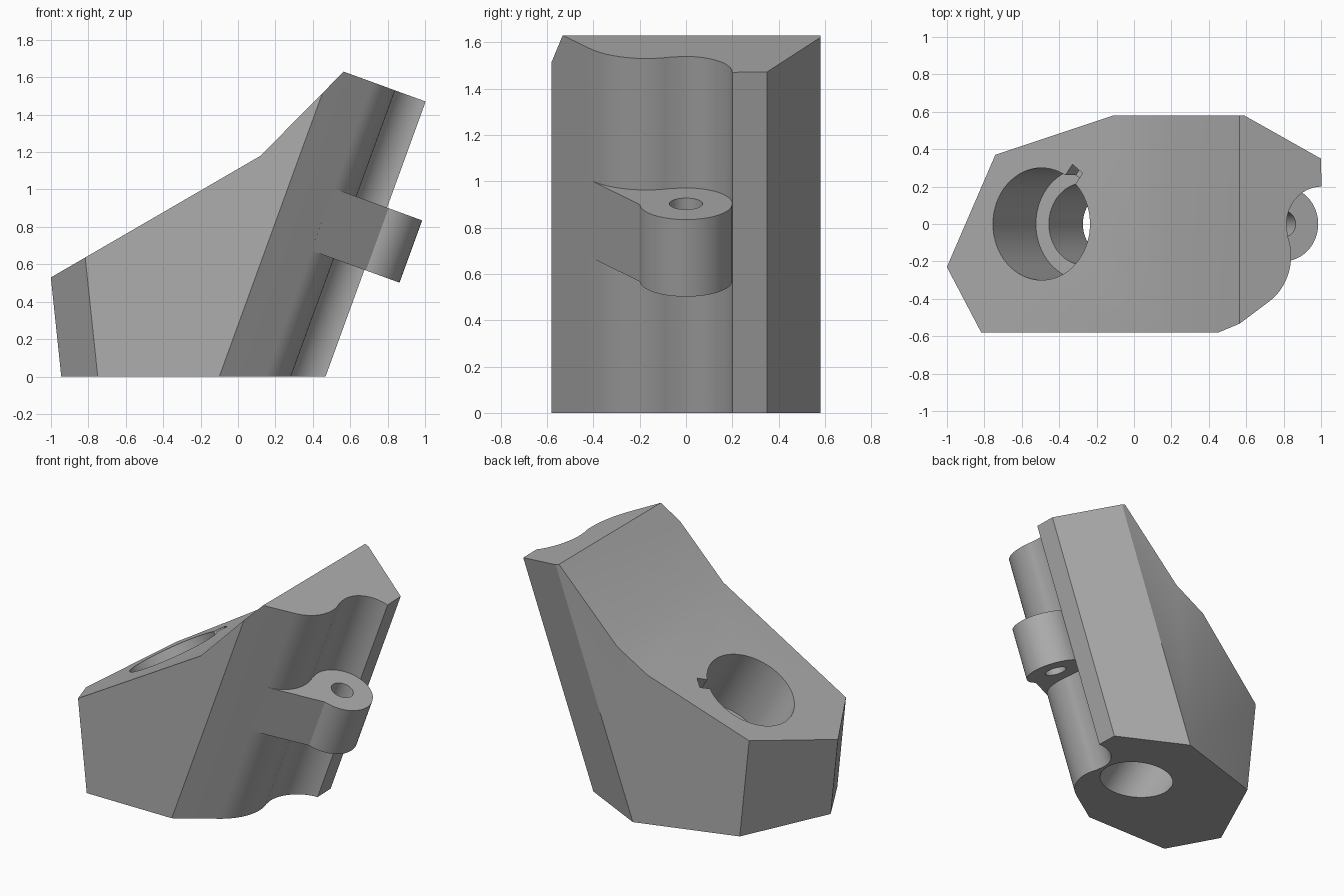
import bpy, bmesh
from math import sin, cos, radians

default = bpy.data.objects.get("Cube")
if default:
    bpy.data.objects.remove(default, do_unlink=True)

grey = bpy.data.materials.new("plain grey")
grey.use_nodes = True
COLOUR = (0.42, 0.42, 0.42, 1)
grey.diffuse_color = COLOUR
grey.node_tree.nodes["Principled BSDF"].inputs["Base Color"].default_value = COLOUR


def arc(cx, cy, r, start, end, n):
    return [(cx + r * cos(radians(start + (end - start) * i / n)),
             cy + r * sin(radians(start + (end - start) * i / n))) for i in range(n + 1)]


def loft(name, low, high):
    """Closed solid between two matching rings."""
    bm = bmesh.new()
    a = [bm.verts.new(p) for p in low]
    b = [bm.verts.new(p) for p in high]
    n = len(a)
    for i in range(n):
        j = (i + 1) % n
        bm.faces.new((a[i], a[j], b[j], b[i]))
    bm.faces.new(a[::-1])
    bm.faces.new(b)
    bmesh.ops.remove_doubles(bm, verts=bm.verts, dist=1e-5)
    bmesh.ops.recalc_face_normals(bm, faces=bm.faces)
    mesh = bpy.data.meshes.new(name)
    bm.to_mesh(mesh)
    bm.free()
    mesh.materials.append(grey)
    obj = bpy.data.objects.new(name, mesh)
    bpy.context.collection.objects.link(obj)
    return obj


def tilted_prism(name, profile, w0, w1, angle):
    """Extrude a (u, y) profile along an axis leaning in x by angle."""
    s, c = sin(radians(angle)), cos(radians(angle))
    rings = [[(u * c + w * s, y, w * c - u * s) for u, y in profile] for w in (w0, w1)]
    return loft(name, *rings)


def select(obj):
    bpy.ops.object.select_all(action='DESELECT')
    obj.select_set(True)
    bpy.context.view_layer.objects.active = obj


def cut(obj, cutter):
    cutter.hide_render = True
    mod = obj.modifiers.new("cut", 'BOOLEAN')
    mod.operation, mod.solver, mod.object = 'DIFFERENCE', 'EXACT', cutter
    select(obj)
    bpy.ops.object.modifier_apply(modifier=mod.name)
    bpy.data.objects.remove(cutter, do_unlink=True)


LEAN, BORE = 20, -30            # clamp side and bore axis angles
FRONT_LEAN, SIDE = -0.105, 0.58

# Body: one side leans gently out, the channelled side leans the other way
clamp = [(-0.094, -SIDE)] + arc(-0.034, -0.171, 0.30, -55, 19.8, 18)
clamp += arc(0.44, 0, 0.20, 199.8, 90, 18)[1:] + [(0.435, 0.35), (0, SIDE)]
clamp = [(u / cos(radians(LEAN)), y) for u, y in clamp]
blunt = [(0, SIDE), (-0.67, 0.37), (-0.945, -0.23), (-0.75, -SIDE)]
H = 2.0
low = [(x, y, 0) for x, y in clamp + blunt]
high = [(x + 0.364 * H, y, H) for x, y in clamp] + [(x + FRONT_LEAN * H, y, H) for x, y in blunt]
body = loft("body", low, high)

# Sloped top faces
top = [(-1.4, 0.298), (0.12, 1.18), (0.565, 1.63), (1.4, 1.326), (1.4, 2.5), (-1.4, 2.5)]
cut(body, loft("top_cutter", [(x, -1, z) for x, z in top], [(x, 1, z) for x, z in top]))

# Stepped bore square to the long slope, with a key notch at its rim
cut(body, tilted_prism("wide_bore", arc(-0.017, 0, 0.30, 0, 360, 64)[:-1], 0.50, 1.4, BORE))
cut(body, tilted_prism("narrow_bore", arc(-0.017, 0, 0.22, 0, 360, 64)[:-1], -0.5, 0.8, BORE))
a = radians(53)
notch = [(-0.017 + r * cos(a) - t * sin(a), r * sin(a) + t * cos(a))
         for r, t in ((0.2, -0.039), (0.37, -0.039), (0.37, 0.039), (0.2, 0.039))]
cut(body, tilted_prism("notch", notch, 0.85, 1.4, BORE))

# Hinge lug filling the channel, with a pin hole
lug_profile = [(0.138, -0.417), (0.449, -0.2)] + arc(0.44, 0, 0.20, -85, 90, 28)
lug_profile += [(0.35, 0.25), (0.05, 0)]
lug = tilted_prism("hinge_lug", lug_profile, 0.767, 1.121, LEAN)
cut(lug, tilted_prism("pin_hole", arc(0.44, 0, 0.072, 0, 360, 32)[:-1], 0.5, 1.4, LEAN))

for obj in (body, lug):
    select(obj)
    bpy.ops.object.shade_smooth_by_angle(angle=radians(25))
